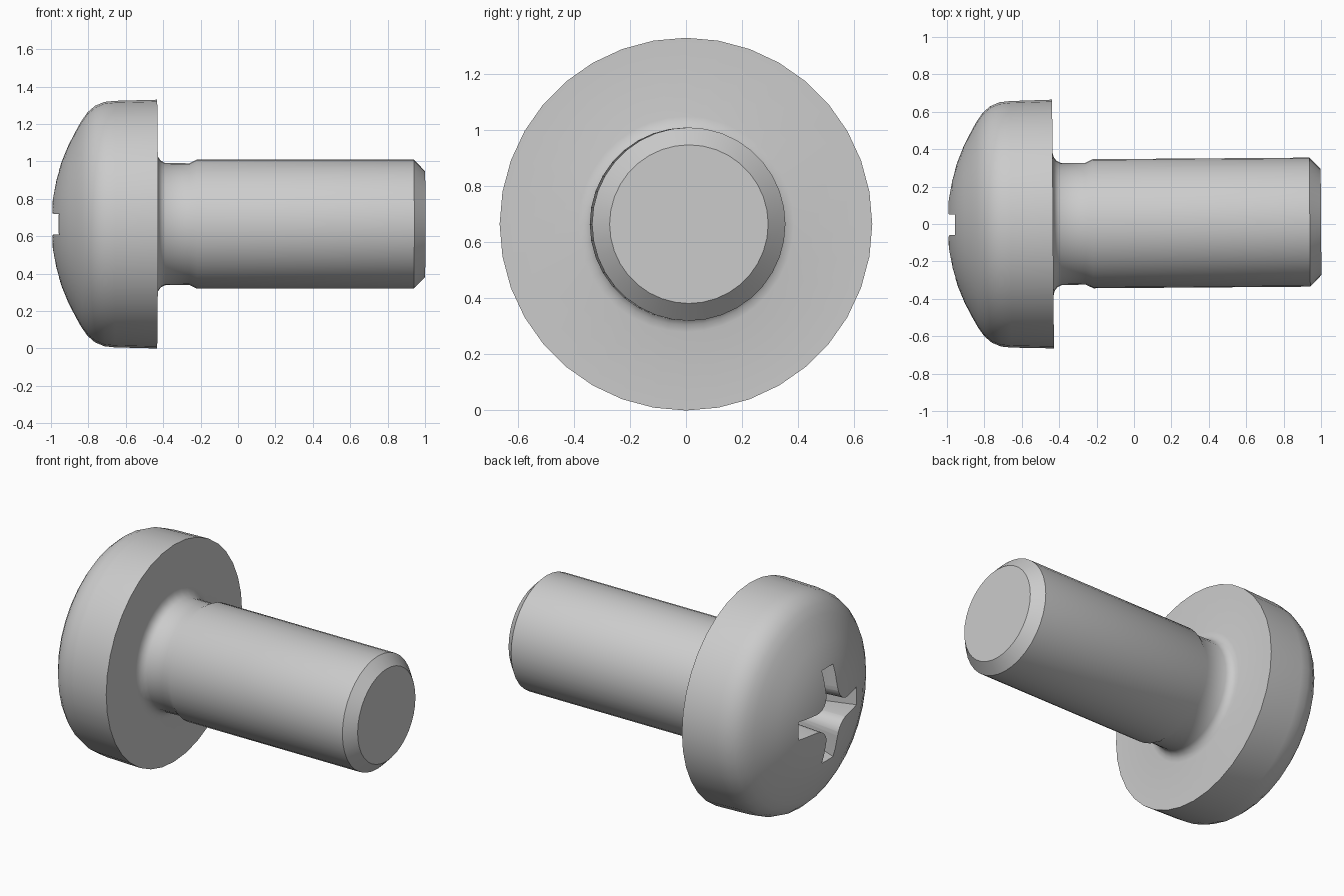
import bpy, bmesh, math
from mathutils import Matrix

if "Cube" in bpy.data.objects:
    bpy.data.objects.remove(bpy.data.objects["Cube"])

R = 0.665      # head radius, also height of the axis
SEG = 36


def make_object(name, bm):
    bmesh.ops.recalc_face_normals(bm, faces=bm.faces[:])
    mesh = bpy.data.meshes.new(name)
    bm.to_mesh(mesh)
    bm.free()
    obj = bpy.data.objects.new(name, mesh)
    bpy.context.collection.objects.link(obj)
    return obj


def loft(name, rings):
    """Skin a list of closed rings and cap both ends."""
    bm = bmesh.new()
    loops = [[bm.verts.new(p) for p in ring] for ring in rings]
    n = len(loops[0])
    for a, b in zip(loops, loops[1:]):
        for i in range(n):
            j = (i + 1) % n
            bm.faces.new((a[i], a[j], b[j], b[i]))
    bm.faces.new(loops[0])
    bm.faces.new(loops[-1])
    return make_object(name, bm)


def circle(x, r):
    return [(x, r * math.sin(2 * math.pi * i / SEG), R + r * math.cos(2 * math.pi * i / SEG))
            for i in range(SEG)]


def cross(x, reach, w, f):
    """Four-armed recess section with rounded inner corners."""
    quarter = [(reach, -w), (reach, w)]
    for k in range(7):
        a = math.radians(270 - 15 * k)
        quarter.append((w + f + f * math.cos(a), w + f + f * math.sin(a)))
    pts = []
    for q in range(4):
        c, s = round(math.cos(q * math.pi / 2)), round(math.sin(q * math.pi / 2))
        pts += [(x, c * u - s * v, R + s * u + c * v) for u, v in quarter]
    return pts


# Turned body: domed head, filleted relief neck, shank, end chamfer
dome = [(-math.sqrt(1 - r * r), r) for r in (0.04, 0.14, 0.24, 0.33, 0.42, 0.5)]
edge = [(-0.838, 0.55), (-0.805, 0.597), (-0.765, 0.632), (-0.715, 0.653), (-0.66, 0.659), (-0.433, 0.665)]
neck = [(-0.433, 0.385), (-0.428, 0.36), (-0.413, 0.339), (-0.39, 0.327), (-0.26, 0.325), (-0.22, 0.345)]
tip = [(0.94, 0.345), (1.0, 0.283)]
screw = loft("pan_head_screw", [circle(x, r) for x, r in dome + edge + neck + tip])

# Cross recess cut into the dome, tapering to a shallow point
cutter = loft("recess_cutter", [cross(-1.05, 0.315, 0.056, 0.10),
                                cross(-0.60, 0.165, 0.050, 0.06),
                                cross(-0.54, 0.03, 0.012, 0.01)])
cutter.hide_render = True
cut = screw.modifiers.new("recess", 'BOOLEAN')
cut.operation = 'DIFFERENCE'
cut.solver = 'EXACT'
cut.object = cutter
bpy.context.view_layer.objects.active = screw
screw.select_set(True)
cutter.select_set(False)
bpy.ops.object.modifier_apply(modifier=cut.name)
bpy.data.objects.remove(cutter, do_unlink=True)

# The axis leans very slightly toward +y
screw.data.transform(Matrix.Translation((0, 0.003, 0)) @ Matrix.Rotation(0.0073, 4, 'Z'))
bpy.ops.object.shade_smooth_by_angle(angle=math.radians(30))
